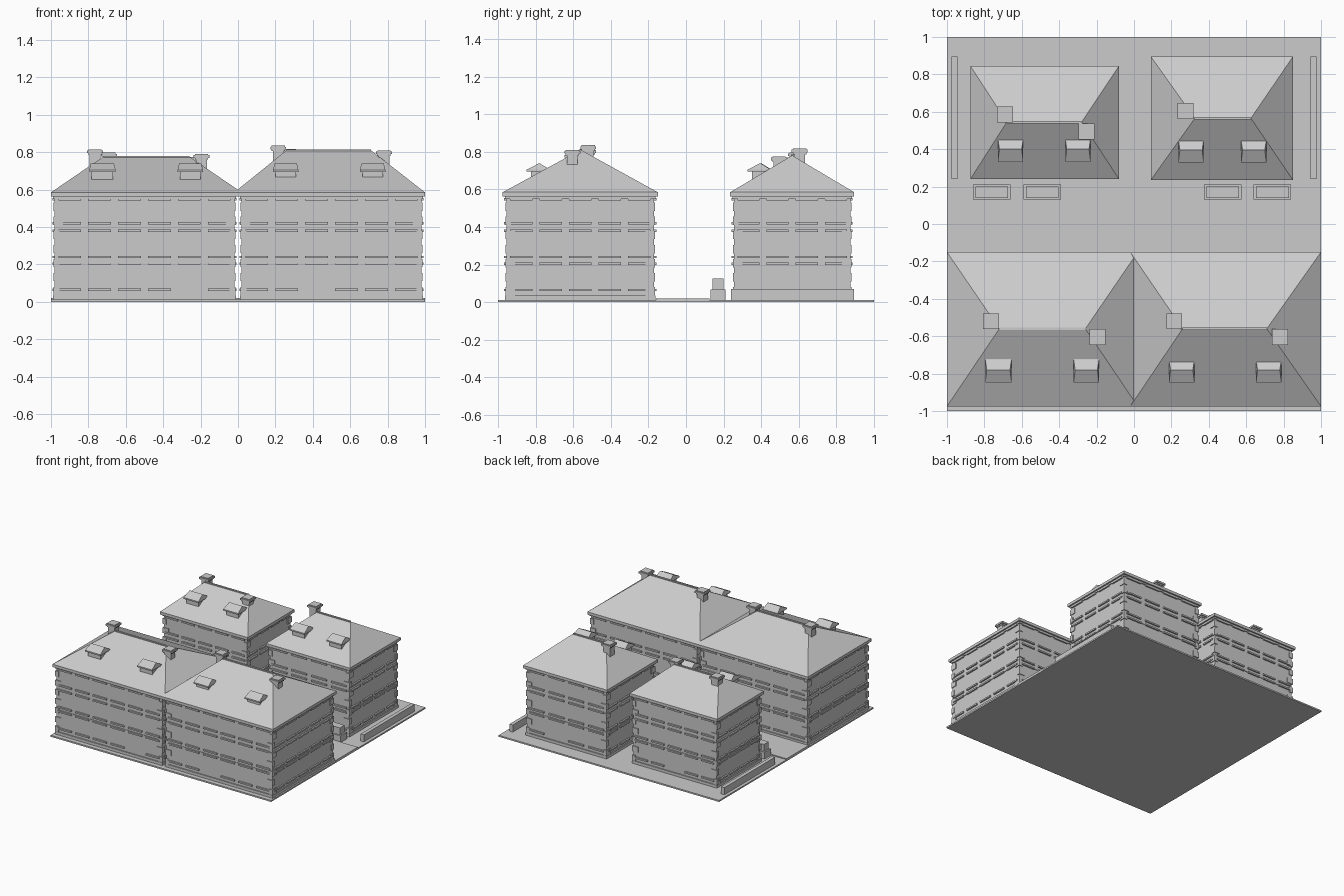
import bpy, bmesh
from mathutils import Matrix, Vector

cube = bpy.data.objects.get("Cube")
if cube:
    bpy.data.objects.remove(cube, do_unlink=True)

stone = bpy.data.materials.new("grey stone")
stone.use_nodes = True
GREY = (0.6, 0.6, 0.6, 1)
stone.diffuse_color = GREY
stone.node_tree.nodes["Principled BSDF"].inputs["Base Color"].default_value = GREY


def finish(bm, name):
    bmesh.ops.recalc_face_normals(bm, faces=bm.faces)
    mesh = bpy.data.meshes.new(name)
    bm.to_mesh(mesh)
    bm.free()
    mesh.materials.append(stone)
    bpy.context.collection.objects.link(bpy.data.objects.new(name, mesh))


def add_box(bm, x0, x1, y0, y1, z0, z1):
    size = Matrix.Diagonal((x1 - x0, y1 - y0, z1 - z0, 1))
    centre = Vector((x0 + x1, y0 + y1, z0 + z1)) / 2
    bmesh.ops.create_cube(bm, size=1, matrix=Matrix.Translation(centre) @ size)


def boxes(name, *specs):
    bm = bmesh.new()
    for spec in specs:
        add_box(bm, *spec)
    finish(bm, name)


def centred(x, y, w, d, z0, z1):
    return x - w / 2, x + w / 2, y - d / 2, y + d / 2, z0, z1


def hip(name, x0, x1, y0, y1, z0, ridge0, ridge1, ridge_y, z1):
    """Solid hipped or gabled roof with its ridge along x."""
    bm = bmesh.new()
    a, b, c, d = [bm.verts.new(p) for p in
                  ((x0, y0, z0), (x1, y0, z0), (x1, y1, z0), (x0, y1, z0))]
    e, f = bm.verts.new((ridge0, ridge_y, z1)), bm.verts.new((ridge1, ridge_y, z1))
    for face in ((a, b, f, e), (b, c, f), (c, d, e, f), (d, a, e), (d, c, b, a)):
        bm.faces.new(face)
    finish(bm, name)


EAVE, INSET, OUT = 0.585, 0.02, 0.012
SILLS = (0.065, 0.24, 0.42)
LINTELS = (0.205, 0.38, 0.548)


def trim(name, x0, x1, y0, y1, doors):
    """Window sills and lintels on all four walls, above each opening."""
    bm = bmesh.new()
    for along_x in (True, False):
        start, end = (x0, x1) if along_x else (y0, y1)
        count = round((end - start) / 0.16)
        pitch = (end - start) / count
        for i in range(count):
            lo, hi = start + (i + 0.12) * pitch, start + (i + 0.88) * pitch
            for z in SILLS + LINTELS:
                for wall in ((y0, y1) if along_x else (x0, x1)):
                    if z == SILLS[0] and along_x and i in doors:
                        continue
                    if along_x:
                        add_box(bm, lo, hi, wall - OUT, wall + OUT, z - 0.006, z + 0.006)
                    else:
                        add_box(bm, wall - OUT, wall + OUT, lo, hi, z - 0.006, z + 0.006)
    finish(bm, name)


def quoins(name, x0, x1, y0, y1):
    """Corner stones, long and short by turns."""
    bm = bmesh.new()
    for x in (x0, x1):
        for y in (y0, y1):
            sx, sy = (1 if x == x0 else -1), (1 if y == y0 else -1)
            for k in range(7):
                z = 0.035 + k * 0.075
                w, d = (0.045, 0.025) if k % 2 else (0.025, 0.045)
                xs = sorted((x - sx * 0.006, x + sx * w))
                ys = sorted((y - sy * 0.006, y + sy * d))
                add_box(bm, *xs, *ys, z, z + 0.045)
    finish(bm, name)


def house(name, x0, x1, y0, y1, ridge, chimneys, dormers, doors, lap0=0, lap1=0):
    r0, r1, ry, rz = ridge
    wx0, wx1, wy0, wy1 = x0 + INSET, x1 - INSET, y0 + INSET, y1 - INSET
    g = 0.008
    # walls with plinth, string course and eaves cornice
    boxes(name + "_walls",
          (wx0, wx1, wy0, wy1, 0, EAVE),
          (wx0 - g, wx1 + g, wy0 - g, wy1 + g, 0, 0.035),
          (wx0 - g / 2, wx1 + g / 2, wy0 - g / 2, wy1 + g / 2, 0.205, 0.215),
          (wx0 - g, wx1 + g, wy0 - g, wy1 + g, 0.55, 0.562),
          (x0, x1, y0, y1, 0.562, EAVE))
    trim(name + "_window_trim", wx0, wx1, wy0, wy1, doors)
    quoins(name + "_corner_stones", wx0, wx1, wy0, wy1)
    # roof and ridge cap
    hip(name + "_roof", x0 - lap0, x1 + lap1, y0, y1, EAVE, r0, r1, ry, rz - 0.004)
    boxes(name + "_ridge_cap", (r0, r1, ry - 0.007, ry + 0.007, rz - 0.012, rz))
    for i, (x, y, top) in enumerate(chimneys):
        boxes(f"{name}_chimney_{i + 1}",
              centred(x, y, 0.058, 0.058, EAVE + 0.03, top),
              centred(x, y, 0.085, 0.085, top - 0.02, top - 0.006),
              centred(x, y, 0.07, 0.07, top - 0.03, top))
    # dormers with small pitched roofs
    for i, (x, w) in enumerate(dormers):
        y = y0 + (0.19 if y0 < 0 else 0.155)
        boxes(f"{name}_dormer_{i + 1}",
              centred(x, y + 0.005, w - 0.025, 0.09, 0.645, 0.7),
              centred(x, y, w, 0.125, 0.695, 0.706))
        hip(f"{name}_dormer_roof_{i + 1}", x - w / 2, x + w / 2, y - 0.06, y + 0.06,
            0.706, x - w / 2 + 0.008, x + w / 2 - 0.008, y + 0.005, 0.74)


# ground and paved lane
boxes("ground", (-1, 1, -1, 1, 0, 0.012))
boxes("lane", (-1, 1, -0.16, 0.125, 0.005, 0.02))

# front terrace: two joined houses
house("front_right_house", -1, 0, -0.975, -0.15, (-0.72, -0.26, -0.56, 0.78),
      [(-0.765, -0.52, 0.815), (-0.195, -0.605, 0.79)],
      [(-0.725, 0.14), (-0.255, 0.135)], (4,), lap1=0.02)
house("front_left_house", 0, 1, -0.975, -0.15, (0.26, 0.71, -0.56, 0.815),
      [(0.215, -0.52, 0.835), (0.78, -0.605, 0.81)],
      [(0.255, 0.135), (0.72, 0.135)], (2,), lap0=0.02)

# two detached houses behind
house("back_right_house", -0.875, -0.08, 0.24, 0.845, (-0.68, -0.28, 0.545, 0.77),
      [(-0.69, 0.585, 0.797), (-0.255, 0.495, 0.775)],
      [(-0.66, 0.135), (-0.3, 0.135)], (2,))
house("back_left_house", 0.09, 0.85, 0.235, 0.895, (0.325, 0.625, 0.565, 0.785),
      [(0.275, 0.605, 0.817)], [(0.305, 0.135), (0.64, 0.135)], (2,))

# low walls along the sides
for side, x in (("right", -0.96), ("left", 0.96)):
    boxes(side + "_garden_wall", centred(x, 0.567, 0.03, 0.655, 0.005, 0.07))

# planters with clipped hedges
for i, x in enumerate((-0.76, -0.49, 0.475, 0.74)):
    boxes(f"planter_{i + 1}", centred(x, 0.17, 0.2, 0.08, 0.005, 0.067))
    boxes(f"hedge_{i + 1}", centred(x, 0.17, 0.175, 0.06, 0.06, 0.125))
